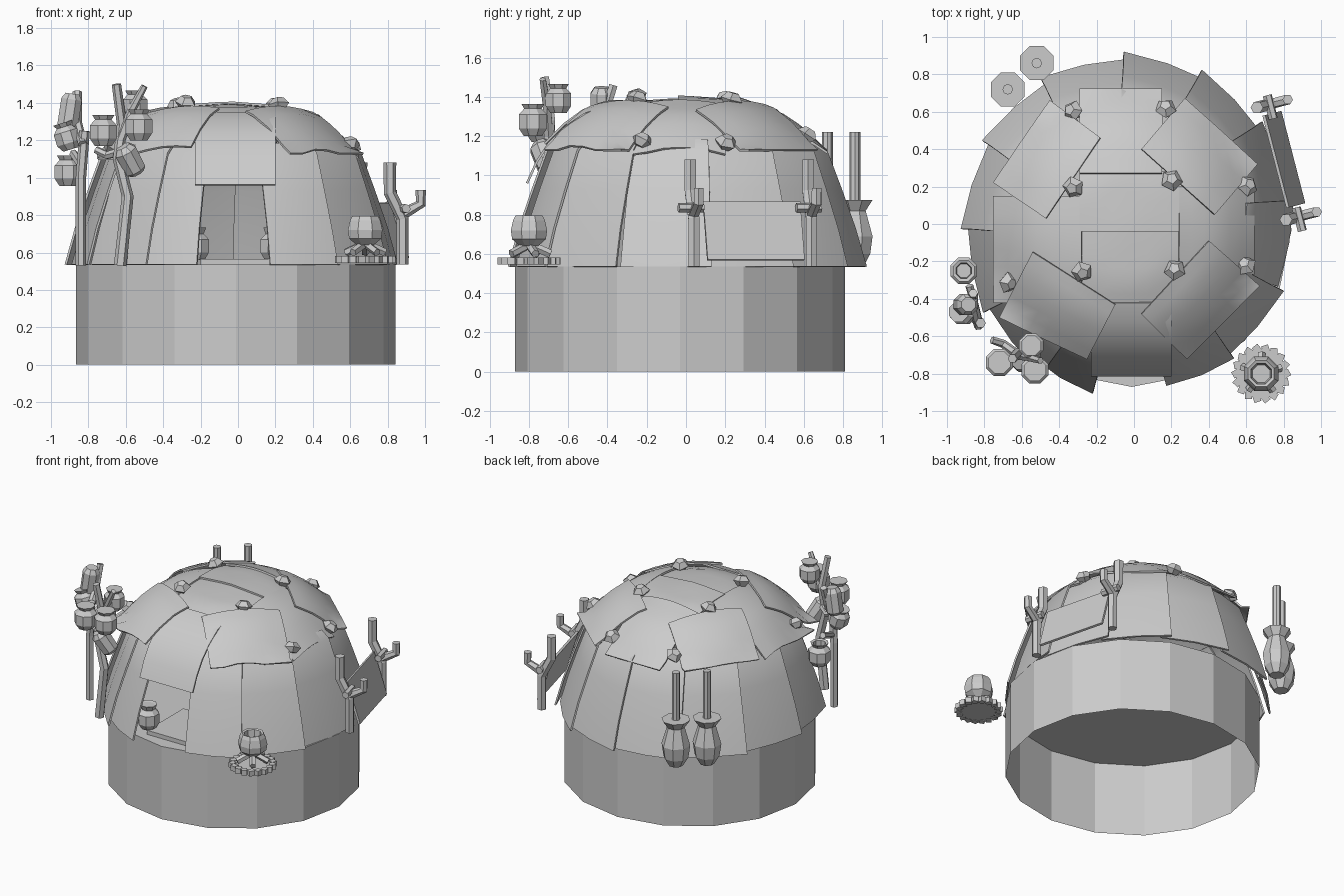
import bpy, math, random
from mathutils import Vector, Matrix, Euler

if "Cube" in bpy.data.objects:
    bpy.data.objects.remove(bpy.data.objects["Cube"])

random.seed(4)


def mesh(name, verts, faces):
    me = bpy.data.meshes.new(name)
    me.from_pydata([tuple(v) for v in verts], [], faces)
    me.update()
    ob = bpy.data.objects.new(name, me)
    bpy.context.collection.objects.link(ob)
    return ob


def ring_faces(rings, n):
    return [(j * n + i, j * n + (i + 1) % n, j * n + n + (i + 1) % n, j * n + n + i)
            for j in range(rings - 1) for i in range(n)]


def lathe(name, profile, loc, n=8, rot=(0, 0, 0), caps=(True, True)):
    m = Matrix.Translation(loc) @ Euler(rot).to_matrix().to_4x4()
    vs = []
    for r, z in profile:
        for i in range(n):
            a = 2 * math.pi * (i + .5) / n
            vs.append(m @ Vector((r * math.cos(a), r * math.sin(a), z)))
    fs = ring_faces(len(profile), n)
    if caps[0]:
        fs.append(tuple(reversed(range(n))))
    if caps[1]:
        fs.append(tuple(range(len(vs) - n, len(vs))))
    return mesh(name, vs, fs)


def stick(name, pts, r, r2=None, n=6):
    """Bent branch: rings of n points along a path."""
    pts = [Vector(p) for p in pts]
    vs = []
    for j, p in enumerate(pts):
        d = pts[min(j + 1, len(pts) - 1)] - pts[max(j - 1, 0)]
        q = Vector((0, 0, 1)).rotation_difference(d)
        rr = r + ((r2 or r) - r) * j / (len(pts) - 1)
        for i in range(n):
            a = 2 * math.pi * i / n
            vs.append(p + q @ Vector((rr * math.cos(a), rr * math.sin(a), 0)))
    fs = ring_faces(len(pts), n)
    fs += [tuple(reversed(range(n))), tuple(range(len(vs) - n, len(vs)))]
    return mesh(name, vs, fs)


def thicken(ob, t, smooth=True):
    s = ob.modifiers.new("thickness", 'SOLIDIFY')
    s.thickness = t
    s.offset = 0
    bpy.ops.object.select_all(action='DESELECT')
    bpy.context.view_layer.objects.active = ob
    ob.select_set(True)
    bpy.ops.object.convert(target='MESH')
    if smooth:
        bpy.ops.object.shade_smooth_by_angle(angle=math.radians(35))


# Round open-bottomed base with floor, and a doorstep slab
base = lathe("base", [(.858, 0), (.858, .535)], (0, 0, 0), 16, (0, 0, math.pi / 16), (False, True))
base.scale = (.996, .98, 1)
base.location = (-.012, -.03, 0)
thicken(mesh("doorstep", [(-.2, -.77, .55), (.19, -.77, .55), (.19, -.35, .55), (-.2, -.35, .55)],
             [(0, 1, 2, 3)]), .03, False)

# Leaning wall hides, overlapping around the hut, open at the front
WALL = [(.89, .535), (.835, .73), (.765, .93), (.69, 1.13), (.635, 1.18)]
for a, w in [(76, .50), (106, .50), (135, .50), (166, .48), (195, .48), (224, .48), (245, .40),
             (297, .40), (323, .48), (354, .47), (22, .48), (49, .48)]:
    t = math.radians(a)
    out, side = Vector((math.cos(t), math.sin(t), 0)), Vector((-math.sin(t), math.cos(t), 0))
    vs, fs = [], []
    for j, (r, z) in enumerate(WALL):
        half = w / 2 * (1 - .05 * j)
        for u in (-1, 0, 1):
            rr = r + .02 * u - (.018 * abs(u))
            p = out * rr + side * half * u
            vs.append((p.x * .965 - .03, p.y - .01, z))
    for j in range(len(WALL) - 1):
        for i in range(2):
            fs.append((j * 3 + i, j * 3 + i + 1, j * 3 + i + 4, j * 3 + i + 3))
    thicken(mesh("wall_hide", vs, fs), .012)

# Dome height above a point
DOME = [(0, 1.40), (.3, 1.378), (.5, 1.31), (.62, 1.23), (.74, 1.12), (.79, .955), (2, .9)]


def dome(x, y, low=1.1):
    r = math.hypot((x + .05) * 1.05, y + .03)
    for (a, za), (b, zb) in zip(DOME, DOME[1:]):
        if r <= b:
            return max(low, za + (zb - za) * (r - a) / (b - a))
    return low


def sheet(name, quad, lift=0, n=6):
    """Hide draped over the dome, given its four corners seen from above."""
    a, b, c, d = [Vector(q) for q in quad]
    vs, fs = [], []
    for j in range(n + 1):
        for i in range(n + 1):
            u, v = i / n, j / n
            p = a.lerp(b, u).lerp(d.lerp(c, u), v)
            vs.append((p.x, p.y, dome(p.x, p.y) + lift))
    m = n + 1
    for j in range(n):
        for i in range(n):
            k = j * m + i
            fs.append((k, k + 1, k + m + 1, k + m))
    thicken(mesh(name, vs, fs), .012)


def rect(x0, x1, y0, y1):
    return [(x0, y0), (x1, y0), (x1, y1), (x0, y1)]


sheet("roof_back", rect(-.29, .15, .27, .72), .015)
sheet("roof_middle", rect(-.29, .24, -.04, .28), .003)
sheet("roof_front", rect(-.29, .25, -.44, -.03), -.01)
sheet("roof_left", rect(-.75, -.28, -.42, .15), 0)
sheet("roof_right", rect(.24, .64, -.27, .2), .005)
sheet("roof_back_left", [(-.75, .22), (-.47, .03), (-.18, .46), (-.45, .66)], .028)
sheet("roof_back_right", [(.43, .05), (.66, .32), (.27, .67), (.04, .4)], .028)
sheet("roof_front_left", [(-.72, -.5), (-.25, -.72), (-.1, -.43), (-.54, -.15)], .025)
sheet("roof_front_right", [(.04, -.48), (.28, -.72), (.67, -.33), (.4, -.09)], .028)

# Door flap hanging over the entrance with a straight lower edge
FLAP = [(-.42, 1.345), (-.52, 1.31), (-.62, 1.24), (-.7, 1.16), (-.76, 1.07), (-.81, .96)]
thicken(mesh("door_flap", [(x, y, z) for y, z in FLAP for x in (-.23, .2)],
             [(2 * i, 2 * i + 1, 2 * i + 3, 2 * i + 2) for i in range(5)]), .012)

# Knots holding the roof hides
for x, y in [(-.32, .6), (.17, .61), (-.32, .2), (.2, .23), (.6, .2), (-.28, -.25),
             (.22, -.25), (.6, -.23), (-.68, -.31)]:
    tilt = (-y * .9, x * .9, random.uniform(0, 3))
    lathe("knot", [(.03, -.02), (.06, .015), (.03, .05)], (x, y, dome(x, y) + .018), 5, tilt)

POT = [(.05, -.08), (.078, -.04), (.078, .03), (.048, .06), (.064, .085)]


def pot(name, loc, s=1.0, rot=(0, 0, 0), extra=()):
    lathe(name, [(r * s, z * s) for r, z in POT + list(extra)], loc, 8, rot)


# Two tall jars with poles at the back left
for x, y in [(-.52, .86), (-.675, .72)]:
    lathe("tall_jar", [(.05, .54), (.085, .6), (.098, .69), (.06, .82), (.098, .875), (.03, .875)], (x, y, 0), 8)
    stick("jar_pole", [(x, y, .8), (x, y, 1.22)], .028, n=8)

# Drying rack with forked posts and a hide stretched between them on the right
A, B = Vector((.88, .04, 0)), Vector((.725, .64, 0))
along = (A - B).normalized()
perp = Vector((-along.y, along.x, 0))
for P in (A, B):
    def at(o, z):
        return P + perp * o + Vector((0, 0, z))
    stick("rack_post", [at(0, .535), at(0, .78), at(-.07, .92), at(-.07, 1.08)], .032, .034)
    stick("rack_fork", [at(-.02, .79), at(.045, .83), at(.1, .86), at(.1, .935)], .028)
    stick("rack_peg", [P - along * .05 + Vector((0, 0, .835)), P + along * .08 + Vector((0, 0, .835))], .025)
a, b = A - along * .06, B + along * .05
rows = [(-.045, .865), (.045, .57)]
vs = [p + perp * o + Vector((0, 0, z)) for o, z in rows for p in (a, b)]
thicken(mesh("rack_hide", vs, [(0, 1, 3, 2)]), .016, False)

# Front left branch with hanging pots
stick("branch_front", [(-.63, -.71, .53), (-.59, -.71, .9), (-.64, -.71, 1.1), (-.62, -.69, 1.28), (-.65, -.72, 1.5)],
      .034, .025)
stick("branch_front_fork", [(-.63, -.7, 1.2), (-.57, -.71, 1.36), (-.5, -.73, 1.49)], .028, .018)
stick("branch_front_twig", [(-.62, -.7, 1.14), (-.7, -.64, 1.12), (-.76, -.62, 1.15)], .025, .02)
pot("pot_a", (-.72, -.74, 1.25))
pot("pot_b", (-.53, -.78, 1.28))
pot("pot_c", (-.55, -.65, 1.39), .9)
lathe("tilted_pot", [(.04, -.09), (.06, -.07), (.065, .05), (.04, .08)], (-.58, -.72, 1.1), 8, (.3, -.5, 0))

# Left branch with hanging pots
stick("branch_left", [(-.84, -.52, .53), (-.84, -.52, 1.0), (-.82, -.53, 1.25)], .028)
stick("branch_left_twig", [(-.83, -.55, 1.18), (-.86, -.42, 1.3), (-.86, -.37, 1.46)], .025)
stick("branch_left_spur", [(-.83, -.52, 1.05), (-.86, -.4, 1.1), (-.88, -.33, 1.13)], .022)
pot("pot_d", (-.91, -.25, 1.035), .98, extra=[(.045, .08), (.04, 0)])
pot("pot_e", (-.915, -.47, 1.22), .9, (0, -.3, 0))
lathe("pot_f", [(.04, -.09), (.06, -.07), (.06, .07), (.04, .1)], (-.9, -.43, 1.35), 8, (0, .15, 0))

# Cooking fire: ring of stones, logs and a pot
F = Vector((.68, -.8, 0))
lathe("fire_bed", [(.135, .55), (.135, .575)], F, 16)
for i in range(18):
    t = 2 * math.pi * i / 18
    lathe("fire_stone", [(.027, .545), (.027, .582)], F + Vector((.135 * math.cos(t), .135 * math.sin(t), 0)), 4, (0, 0, t + .5))
for i in range(5):
    t = 2 * math.pi * i / 5 + .3
    d = Vector((math.cos(t), math.sin(t), 0))
    stick("fire_log", [F + d * .11 + Vector((0, 0, .60)), F + d * .02 + Vector((0, 0, .64))], .022, n=5)
lathe("cooking_pot", [(.05, .64), (.093, .675), (.1, .72), (.088, .77), (.075, .795), (.06, .79), (.05, .7)], F, 8)

# Pots flanking the doorway
for x in (-.225, .19):
    lathe("door_pot", [(.05, .56), (.075, .6), (.075, .67), (.045, .7), (.06, .735), (.04, .73)], (x, -.72, 0), 8)
